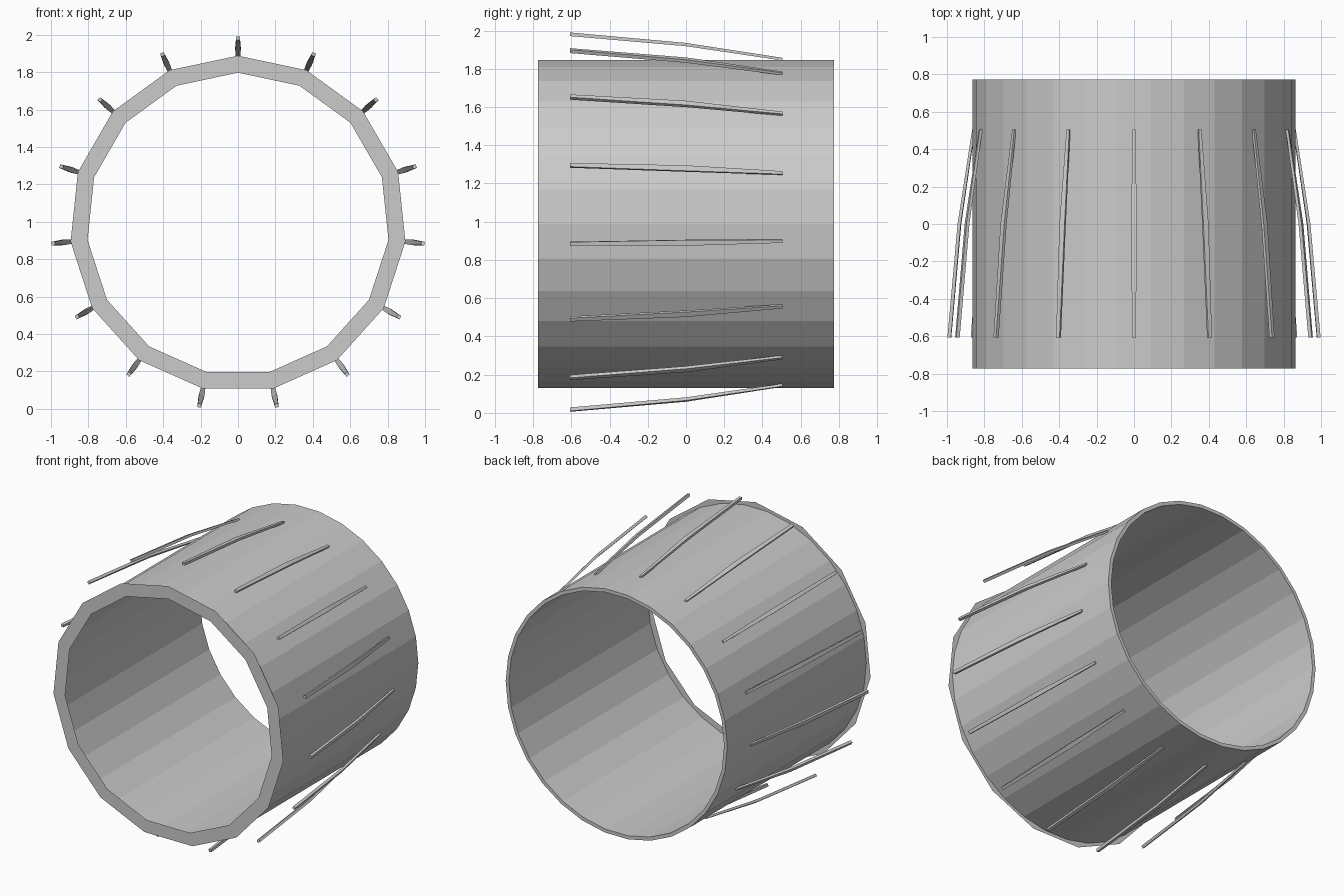
import bpy, bmesh, math

if "Cube" in bpy.data.objects:
    bpy.data.objects.remove(bpy.data.objects["Cube"])

CZ = 0.988            # height of the ring axis
HALF = 0.773          # half length of the tube
N = 15                # fins and sides of the front ring

grey = bpy.data.materials.new("grey")
grey.diffuse_color = (0.6, 0.6, 0.6, 1)
grey.use_nodes = True
grey.node_tree.nodes["Principled BSDF"].inputs["Base Color"].default_value = grey.diffuse_color


def point(r, a, y, t=0.0):
    """Point at radius r and angle a round the y axis, shifted t sideways."""
    return (r * math.cos(a) - t * math.sin(a), y,
            CZ + r * math.sin(a) + t * math.cos(a))


def finish(bm, name):
    me = bpy.data.meshes.new(name)
    bm.to_mesh(me)
    bm.free()
    me.materials.append(grey)
    ob = bpy.data.objects.new(name, me)
    bpy.context.collection.objects.link(ob)
    return ob


def revolve(name, profile, sides, start, closed):
    """Sweep an (r, y) profile round the axis with flat sides."""
    bm = bmesh.new()
    rings = [[bm.verts.new(point(r, start + 2 * math.pi * i / sides, y))
              for r, y in profile] for i in range(sides)]
    n = len(profile)
    for i in range(sides):
        a, b = rings[i], rings[(i + 1) % sides]
        for j in range(n if closed else n - 1):
            k = (j + 1) % n
            bm.faces.new((a[j], a[k], b[k], b[j]))
    if closed:
        bmesh.ops.recalc_face_normals(bm, faces=bm.faces)
    return finish(bm, name)


# Thin-walled 30-sided tube
revolve("tube_wall", [(0.863, -HALF), (0.863, HALF), (0.838, HALF), (0.838, -HALF)],
        30, 0, True)

# Flat 15-sided ring on the front end, slightly wider than the tube
revolve("front_ring", [(0.809, -HALF - 0.001), (0.9, -HALF - 0.001)],
        N, math.pi / 2, False)

# Slender bent fins: (y, inner radius, outer radius, half width)
SECTIONS = [(-0.606, 0.983, 1.002, 0.010),
            (0.0, 0.930, 0.947, 0.015),
            (0.506, 0.855, 0.869, 0.008)]
for i in range(N):
    ang = math.pi / 2 + 2 * math.pi * i / N
    bm = bmesh.new()
    loops = [[bm.verts.new(point(r, ang, y, t))
              for r, t in ((r0, -w), (r1, -w), (r1, w), (r0, w))]
             for y, r0, r1, w in SECTIONS]
    for a, b in zip(loops, loops[1:]):
        for j in range(4):
            k = (j + 1) % 4
            bm.faces.new((a[j], a[k], b[k], b[j]))
    bm.faces.new(loops[0])
    bm.faces.new(loops[-1])
    bmesh.ops.recalc_face_normals(bm, faces=bm.faces)
    finish(bm, f"fin_{i + 1}")
